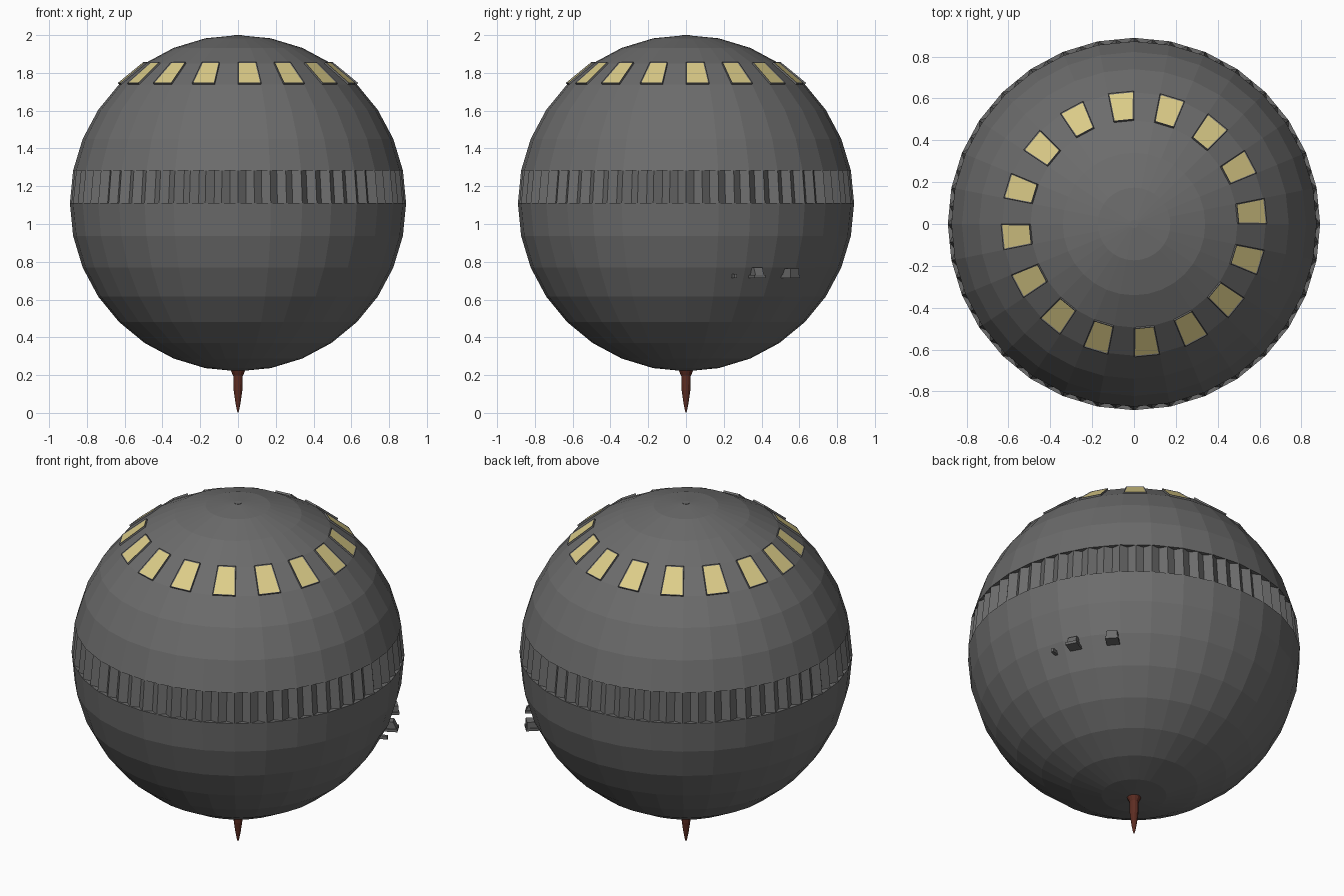
import bpy, bmesh, math
from mathutils import Vector, Matrix

if "Cube" in bpy.data.objects:
    bpy.data.objects.remove(bpy.data.objects["Cube"])

R, CZ, SEG, RINGS = 0.89, 1.11, 32, 16


def material(name, rgb):
    m = bpy.data.materials.new(name)
    m.diffuse_color = (*rgb, 1)
    m.use_nodes = True
    m.node_tree.nodes["Principled BSDF"].inputs["Base Color"].default_value = m.diffuse_color
    return m


GREY = material("hull grey", (0.15, 0.15, 0.15))
YELLOW = material("window yellow", (0.72, 0.61, 0.25))
RUST = material("rust brown", (0.11, 0.026, 0.016))


def finish(bm, name, *mats):
    me = bpy.data.meshes.new(name)
    bm.to_mesh(me)
    bm.free()
    for m in mats:
        me.materials.append(m)
    ob = bpy.data.objects.new(name, me)
    bpy.context.collection.objects.link(ob)
    return ob


# Hull: faceted sphere, open where the pleated belt sits
bm = bmesh.new()
bmesh.ops.create_uvsphere(bm, u_segments=SEG, v_segments=RINGS, radius=R,
                          matrix=Matrix.Translation((0, 0, CZ)))
belt_top = CZ + R * math.sin(math.pi / RINGS)
belt = [f for f in bm.faces if CZ < f.calc_center_median().z < belt_top]
bmesh.ops.delete(bm, geom=belt, context='FACES')

# Windows: every second facet of one ring, raised with a thin frame
panes = []
for f in bm.faces:
    c = f.calc_center_median()
    if 1.76 < c.z < 1.83:
        k = math.floor(math.atan2(c.y, c.x) / (2 * math.pi / SEG))
        if k % 2 == 0:
            panes.append(f)
raised = bmesh.ops.extrude_discrete_faces(bm, faces=panes)["faces"]
for f in raised:
    f.normal_update()
    bmesh.ops.translate(bm, verts=f.verts, vec=f.normal * 0.01)
bmesh.ops.inset_individual(bm, faces=raised, thickness=0.008, depth=-0.003)
for f in raised:
    f.material_index = 1
finish(bm, "hull", GREY, YELLOW)

# Pleated belt: zigzag wall recessed between two ledges
bm = bmesh.new()
TEETH = 64


def ring_point(i, radius, z, depth):
    # point on the 32-sided outline, pulled inwards on odd steps
    a = 2 * math.pi * i / (2 * TEETH)
    half = math.pi / SEG
    off = (a % (2 * half)) - half
    r = radius * math.cos(half) / math.cos(off) - (depth if i % 2 else 0)
    return bm.verts.new((r * math.cos(a), r * math.sin(a), z))


n = 2 * TEETH
low = [ring_point(i, R, CZ, 0.027) for i in range(n)]
high = [ring_point(i, R * math.cos(math.pi / RINGS), belt_top, 0.027) for i in range(n)]
for i in range(n):
    j = (i + 1) % n
    bm.faces.new((low[i], low[j], high[j], high[i]))
    if i % 2 == 0:
        k = (i + 2) % n
        bm.faces.new((low[i], low[k], low[j]))
        bm.faces.new((high[i], high[j], high[k]))
finish(bm, "pleated_belt", GREY)

# Bottom spike: lathed profile
bm = bmesh.new()
profile = [(0.04, 0.23), (0.034, 0.215), (0.025, 0.195), (0.023, 0.12), (0.014, 0.055), (0.005, 0.01)]
sides = 12
rings = [[bm.verts.new((r * math.cos(2 * math.pi * s / sides),
                        r * math.sin(2 * math.pi * s / sides), z)) for s in range(sides)]
         for r, z in profile]
for a, b in zip(rings, rings[1:]):
    for s in range(sides):
        t = (s + 1) % sides
        bm.faces.new((a[s], b[s], b[t], a[t]))
bm.faces.new(rings[0])
tip = bm.verts.new((0, 0, 0))
for s in range(sides):
    bm.faces.new((rings[-1][s], tip, rings[-1][(s + 1) % sides]))
bmesh.ops.recalc_face_normals(bm, faces=bm.faces)
finish(bm, "bottom_spike", RUST)


# Small fittings on the right-hand flank
def fitting(name, angle, width, z0, z1, r_out, slope=0.0):
    bm = bmesh.new()
    r_in = 0.77
    bmesh.ops.create_cube(bm, size=1)
    for v in bm.verts:
        top, out = v.co.z > 0, v.co.x > 0
        r = (r_out - (slope if top else 0)) if out else r_in
        v.co = Vector((r, v.co.y * width, z1 if top else z0))
    bm.transform(Matrix.Rotation(math.radians(angle), 4, 'Z'))
    finish(bm, name, GREY)


fitting("flank_box", 42, 0.06, 0.73, 0.765, 0.86)
fitting("flank_box_base", 42, 0.07, 0.715, 0.73, 0.865)
fitting("flank_wedge", 27, 0.05, 0.73, 0.77, 0.86, 0.02)
fitting("flank_wedge_base", 27, 0.065, 0.715, 0.73, 0.865)
fitting("flank_stud", 18.4, 0.016, 0.715, 0.735, 0.835)

# Small disc at the crown
bm = bmesh.new()
bmesh.ops.create_cone(bm, cap_ends=True, segments=12, radius1=0.02, radius2=0.02, depth=0.006,
                      matrix=Matrix.Translation((0, 0, 1.997)))
finish(bm, "crown_disc", GREY)
